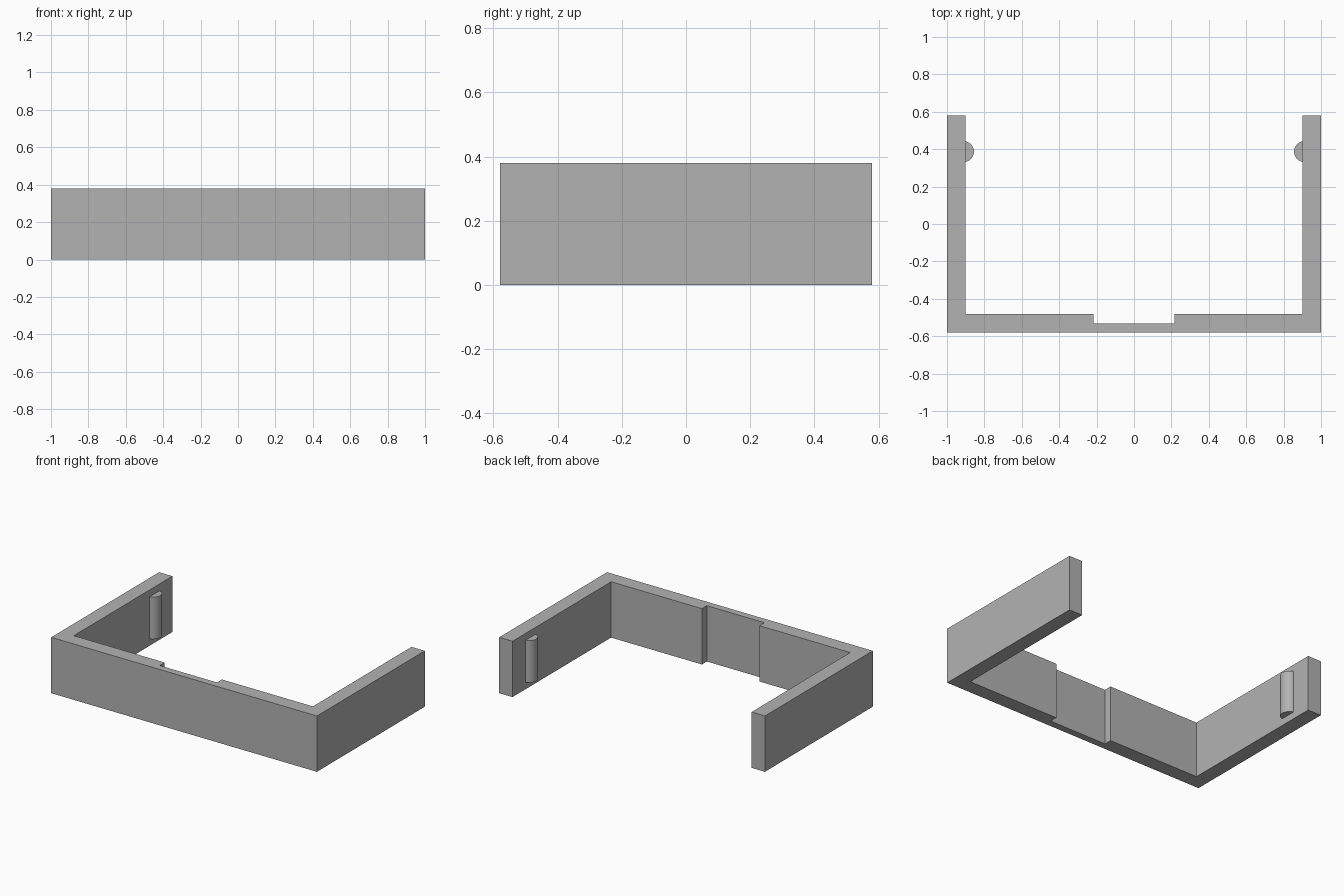
import bpy, bmesh, math

cube = bpy.data.objects.get("Cube")
if cube:
    bpy.data.objects.remove(cube, do_unlink=True)

HEIGHT = 0.38
OUT_X, OUT_Y = 1.0, 0.58
WALL = 0.1
NOTCH_X, NOTCH_DEPTH = 0.216, 0.053

grey = bpy.data.materials.new("plain_grey")
grey.use_nodes = True
colour = (0.45, 0.45, 0.45, 1)
grey.diffuse_color = colour
grey.node_tree.nodes["Principled BSDF"].inputs["Base Color"].default_value = colour


def extrude_profile(name, points, z0, z1):
    """Make a solid by raising a closed outline from z0 to z1."""
    bm = bmesh.new()
    face = bm.faces.new([bm.verts.new((x, y, z0)) for x, y in points])
    raised = bmesh.ops.extrude_face_region(bm, geom=[face])["geom"]
    verts = [v for v in raised if isinstance(v, bmesh.types.BMVert)]
    bmesh.ops.translate(bm, verts=verts, vec=(0, 0, z1 - z0))
    bmesh.ops.recalc_face_normals(bm, faces=bm.faces)
    mesh = bpy.data.meshes.new(name)
    bm.to_mesh(mesh)
    bm.free()
    mesh.materials.append(grey)
    obj = bpy.data.objects.new(name, mesh)
    bpy.context.collection.objects.link(obj)
    return obj


# U-shaped bracket with a shallow recess in the middle of its inner wall
in_x, in_y = OUT_X - WALL, -OUT_Y + WALL
half = [(OUT_X, -OUT_Y), (OUT_X, OUT_Y), (in_x, OUT_Y), (in_x, in_y),
        (NOTCH_X, in_y), (NOTCH_X, in_y - NOTCH_DEPTH)]
mirrored = [(-x, y) for x, y in reversed(half)]
extrude_profile("bracket", half + mirrored, 0, HEIGHT)

# Rounded upright ribs near the free ends of the arms
RIB_RADIUS, RIB_X, RIB_Y = 0.056, 0.912, 0.387
RIB_GAP, STEPS = 0.047, 20
for name, side in (("left_rib", 1), ("right_rib", -1)):
    angles = [math.pi * (0.5 + i / STEPS) for i in range(STEPS + 1)]
    outline = [(side * (RIB_X + RIB_RADIUS * math.cos(a)),
                RIB_Y + RIB_RADIUS * math.sin(a)) for a in angles]
    rib = extrude_profile(name, outline, RIB_GAP, HEIGHT - RIB_GAP)
    bpy.ops.object.select_all(action="DESELECT")
    rib.select_set(True)
    bpy.context.view_layer.objects.active = rib
    bpy.ops.object.shade_smooth_by_angle(angle=math.radians(30))
